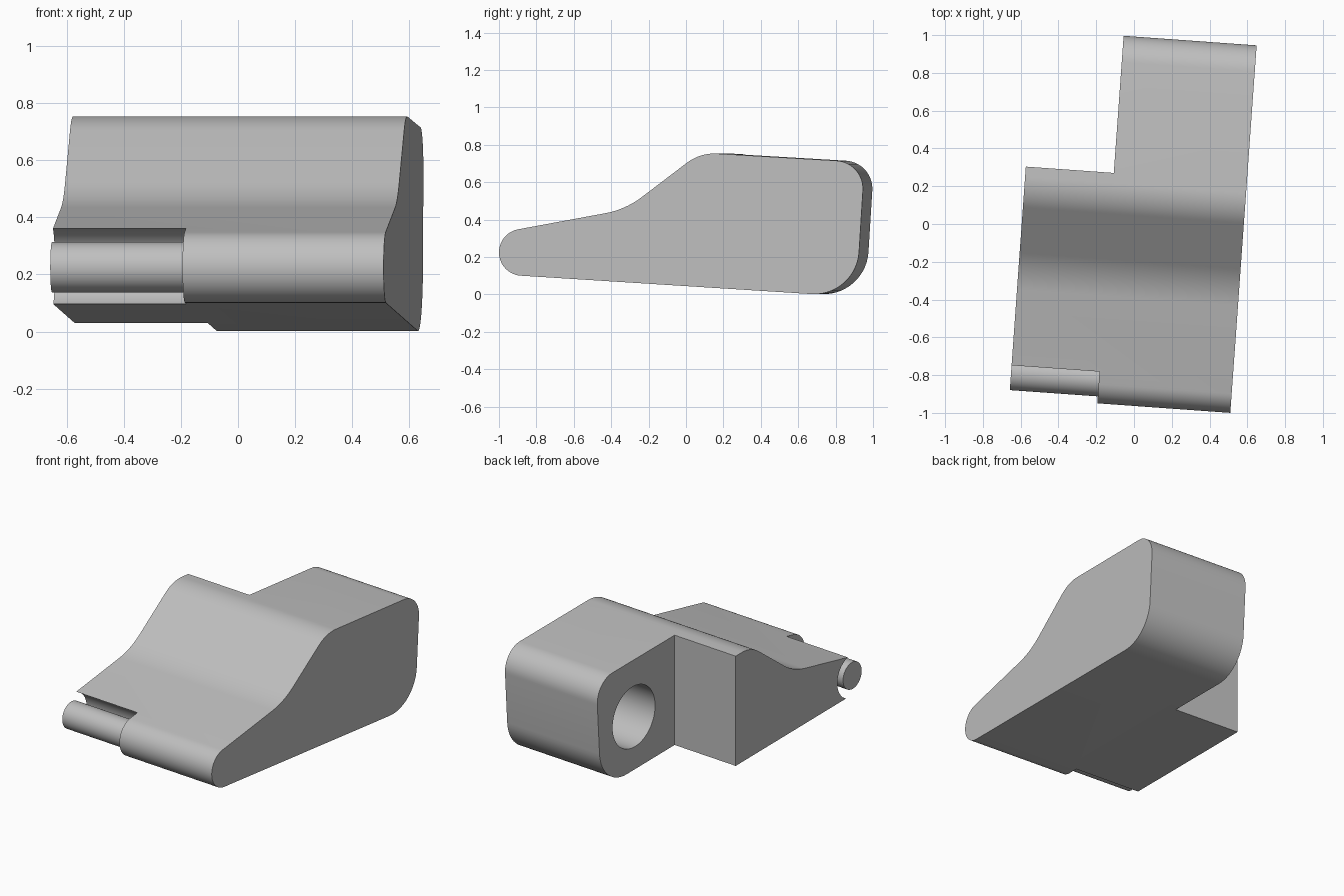
import bpy, bmesh, math
from mathutils import Vector, Matrix

cube = bpy.data.objects.get("Cube")
if cube:
    bpy.data.objects.remove(cube, do_unlink=True)

LEFT, STEP, RIGHT = -0.593, -0.126, 0.58      # extents across the width
PIN = Vector((-0.836, 0.225))                 # pin axis (depth, height)
HOLE = Vector((0.646, 0.355))                 # socket axis
TURN = Matrix.Rotation(math.radians(-4.1), 4, "Z")

grey = bpy.data.materials.new("plain grey")
grey.use_nodes = True
colour = (0.52, 0.52, 0.52, 1)
grey.diffuse_color = colour
grey.node_tree.nodes["Principled BSDF"].inputs["Base Color"].default_value = colour


def extrude(name, outline, x0, x1):
    """Solid made by sweeping a (depth, height) outline from x0 to x1."""
    bm = bmesh.new()
    face = bm.faces.new([bm.verts.new((x0, p[0], p[1])) for p in outline])
    out = bmesh.ops.extrude_face_region(bm, geom=[face])["geom"]
    moved = [v for v in out if isinstance(v, bmesh.types.BMVert)]
    bmesh.ops.translate(bm, verts=moved, vec=(x1 - x0, 0, 0))
    bmesh.ops.recalc_face_normals(bm, faces=bm.faces)
    mesh = bpy.data.meshes.new(name)
    bm.to_mesh(mesh)
    bm.free()
    mesh.materials.append(grey)
    obj = bpy.data.objects.new(name, mesh)
    bpy.context.collection.objects.link(obj)
    return obj


def arc(centre, radius, start, end, steps):
    angles = [math.radians(start + (end - start) * i / steps) for i in range(steps + 1)]
    return [centre + radius * Vector((math.cos(a), math.sin(a))) for a in angles]


def circle(centre, radius):
    return arc(centre, radius, 0, 360, 64)[:-1]


def fillet(before, corner, after, length, steps=14):
    """Round a corner with a circular arc of the given tangent length."""
    a = (before - corner).normalized()
    b = (after - corner).normalized()
    half = a.angle(b) / 2
    centre = corner + (a + b).normalized() * (length / math.cos(half))
    p, q = corner + a * length - centre, corner + b * length - centre
    sweep = p.angle_signed(q)
    return [centre + Matrix.Rotation(-sweep * i / steps, 2) @ p for i in range(steps + 1)]


def carve(body, cutter):
    mod = body.modifiers.new("cut", "BOOLEAN")
    mod.operation = "DIFFERENCE"
    mod.solver = "EXACT"
    mod.object = cutter
    bpy.context.view_layer.objects.active = body
    bpy.ops.object.modifier_apply(modifier=mod.name)
    bpy.data.objects.remove(cutter, do_unlink=True)


# Side outline: round nose, then filleted corners around the tall rear
nose = arc(PIN, 0.125, 266.4, 100.4, 24)
corners = [((-0.283, 0.454), 0.11), ((0.118, 0.758), 0.09),
           ((0.999, 0.706), 0.15), ((0.954, -0.013), 0.24)]
points = [nose[-1]] + [Vector(c) for c, _ in corners] + [nose[0]]
outline = list(nose)
for i, (_, length) in enumerate(corners):
    outline += fillet(points[i], points[i + 1], points[i + 2], length)

# Body with rear step, nose recess and blind socket
body = extrude("body", outline, LEFT, RIGHT)
box = [(0.262, -1), (2, -1), (2, 2), (0.262, 2)]
carve(body, extrude("step_cutter", box, -1, STEP))
carve(body, extrude("recess_cutter", circle(PIN, 0.142), -1, STEP))
carve(body, extrude("socket_cutter", circle(HOLE, 0.2), STEP - 0.2, STEP + 0.5))

# Hinge pin beside the nose
pin = extrude("hinge_pin", circle(PIN, 0.088), LEFT, STEP + 0.02)

for obj in (body, pin):
    obj.data.transform(TURN)
    bpy.ops.object.select_all(action="DESELECT")
    obj.select_set(True)
    bpy.context.view_layer.objects.active = obj
    bpy.ops.object.shade_smooth_by_angle(angle=math.radians(30))
